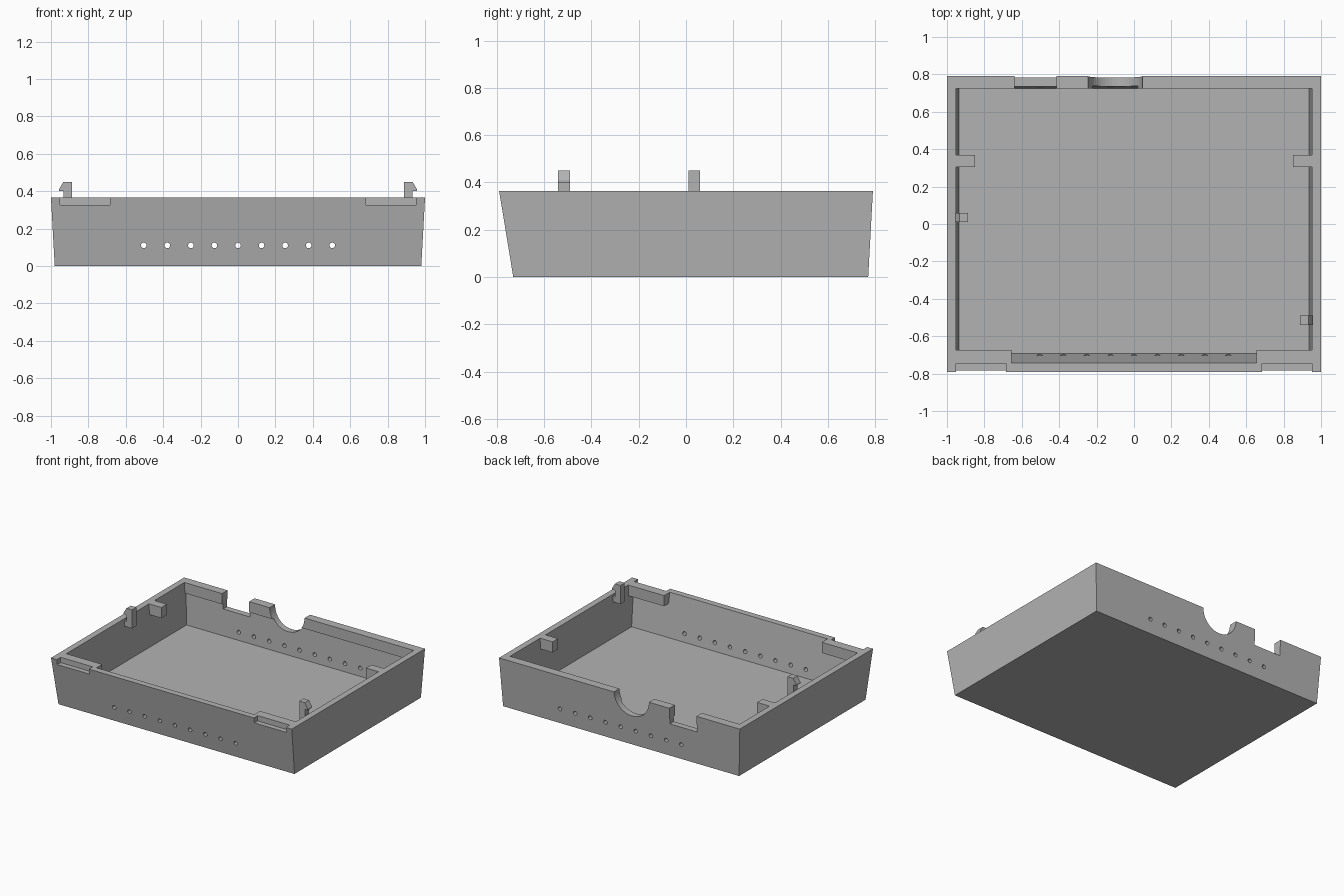
import bpy, bmesh, math
from mathutils import Matrix

cube = bpy.data.objects.get("Cube")
if cube:
    bpy.data.objects.remove(cube, do_unlink=True)

grey = bpy.data.materials.new("plain_grey")
grey.use_nodes = True
grey.diffuse_color = (0.45, 0.45, 0.45, 1)
grey.node_tree.nodes["Principled BSDF"].inputs["Base Color"].default_value = (0.45, 0.45, 0.45, 1)

RIM = 0.365      # height of the rim
FLOOR = 0.05     # floor thickness
WALL = 0.047     # wall thickness


def make_object(name, bm):
    bmesh.ops.recalc_face_normals(bm, faces=bm.faces)
    mesh = bpy.data.meshes.new(name)
    bm.to_mesh(mesh)
    bm.free()
    mesh.materials.append(grey)
    obj = bpy.data.objects.new(name, mesh)
    bpy.context.collection.objects.link(obj)
    return obj


def section(z, inset=0.0):
    """Corners of the leaning outer walls at height z, moved inwards."""
    t = z / RIM
    x = 0.98 + 0.02 * t - inset
    front, back = -0.73 - 0.06 * t + inset, 0.77 + 0.02 * t - inset
    return [(-x, front, z), (x, front, z), (x, back, z), (-x, back, z)]


def loft(name, lower, upper):
    bm = bmesh.new()
    a = [bm.verts.new(p) for p in lower]
    b = [bm.verts.new(p) for p in upper]
    n = len(a)
    bm.faces.new(a)
    bm.faces.new(b)
    for i in range(n):
        j = (i + 1) % n
        bm.faces.new((a[i], a[j], b[j], b[i]))
    return make_object(name, bm)


def add_box(bm, x0, x1, y0, y1, z0, z1):
    m = Matrix.Translation(((x0 + x1) / 2, (y0 + y1) / 2, (z0 + z1) / 2))
    m = m @ Matrix.Diagonal((x1 - x0, y1 - y0, z1 - z0, 1))
    bmesh.ops.create_cube(bm, size=1, matrix=m)


def add_rod(bm, x, y, z, radius, length, sides):
    m = Matrix.Translation((x, y, z)) @ Matrix.Rotation(math.pi / 2, 4, "X")
    bmesh.ops.create_cone(bm, cap_ends=True, segments=sides, radius1=radius,
                          radius2=radius, depth=length, matrix=m)


def combine(target, other, operation):
    mod = target.modifiers.new(operation, "BOOLEAN")
    mod.operation = operation
    mod.solver = "EXACT"
    mod.object = other
    bpy.context.view_layer.objects.active = target
    bpy.ops.object.modifier_apply(modifier=mod.name)
    bpy.data.objects.remove(other, do_unlink=True)


# Open tray with leaning walls
tray = loft("tray", section(0), section(RIM))
combine(tray, loft("cavity", section(FLOOR, WALL), section(RIM + 0.1, WALL)), "DIFFERENCE")

# Lip along the back, front corner blocks and side tabs, all level with the rim
bm = bmesh.new()
low = RIM - 0.08
add_box(bm, -0.97, 0.97, 0.725, 0.765, low, RIM)
for side in (-1, 1):
    for inner, y0, y1 in ((0.655, -0.765, -0.675), (0.85, 0.305, 0.37)):
        x0, x1 = sorted((side * inner, side * 0.97))
        add_box(bm, x0, x1, y0, y1, low, RIM)
combine(tray, make_object("rim_blocks", bm), "UNION")

# Back openings, front recesses and rows of vent holes
bm = bmesh.new()
add_box(bm, -0.64, -0.415, 0.65, 0.9, 0.245, 0.5)
add_rod(bm, -0.10, 0.775, RIM, 0.145, 0.25, 48)
for side in (-1, 1):
    x0, x1 = sorted((side * 0.685, side * 0.952))
    add_box(bm, x0, x1, -0.9, -0.745, 0.325, 0.5)
for i in range(9):
    for y in (-0.72, 0.76):
        add_rod(bm, (i - 4) * 0.126, y, 0.11, 0.015, 0.2, 16)
combine(tray, make_object("openings", bm), "DIFFERENCE")

# Snap clips with a barb facing outwards
profile = [(0.887, 0.31), (0.965, 0.31), (0.965, 0.35), (0.933, 0.35), (0.933, 0.4),
           (0.957, 0.4), (0.957, 0.41), (0.933, 0.45), (0.887, 0.45)]
for name, side, y in (("right_clip", -1, 0.035), ("left_clip", 1, -0.515)):
    loft(name, [(side * x, y - 0.025, z) for x, z in profile],
         [(side * x, y + 0.025, z) for x, z in profile])
